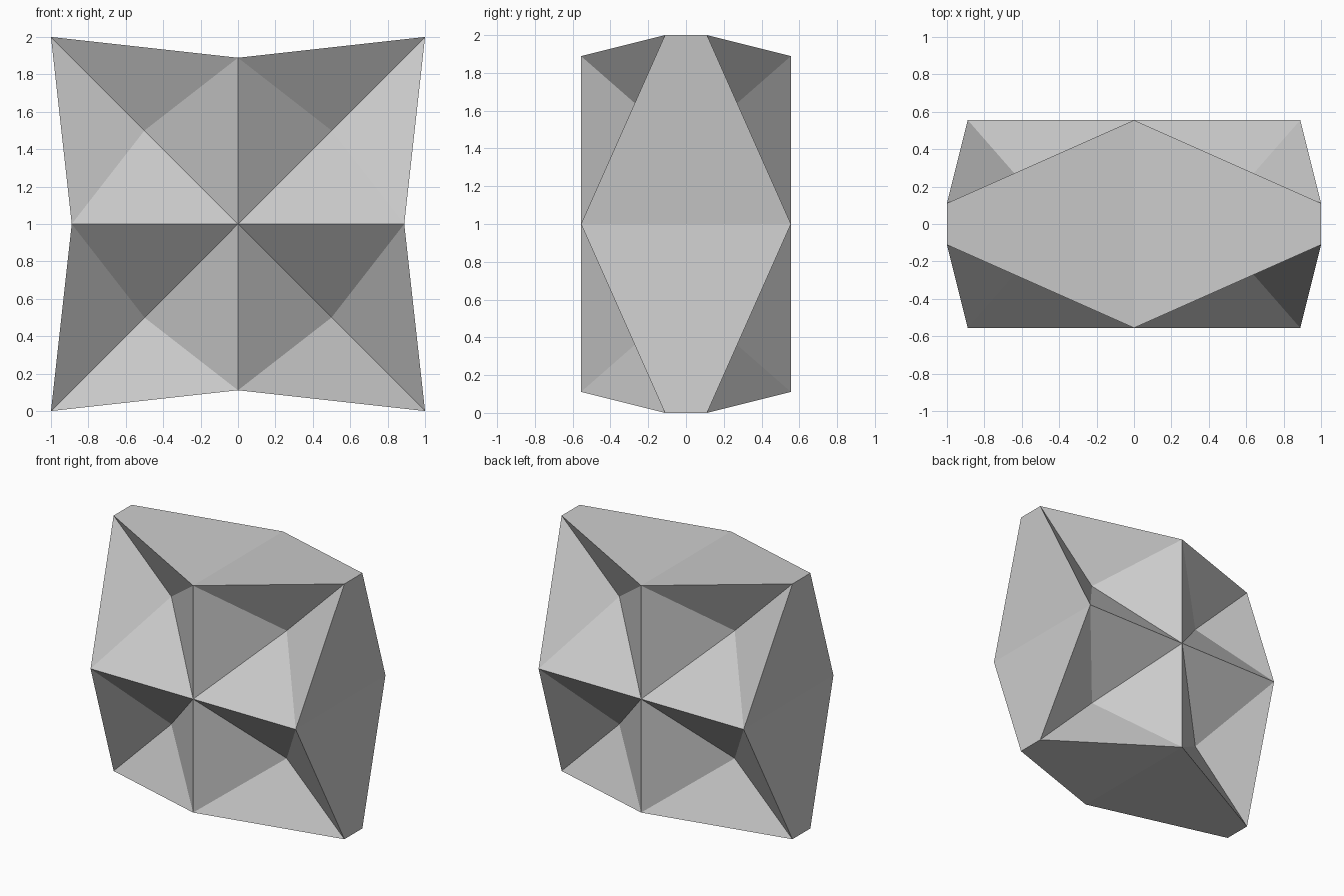
import bpy

if "Cube" in bpy.data.objects:
    bpy.data.objects.remove(bpy.data.objects["Cube"])

# Proportions, in ninths of the half width
wide, waist, deep, thin = 1.0, 8 / 9, 5 / 9, 1 / 9

# One eighth of the block: right, front, upper
points = {
    "centre": (0, -deep, 0),
    "top": (0, -deep, waist),
    "side": (waist, -deep, 0),
    "pit": (0.5, -thin, 0.5),
    "corner": (wide, -thin, wide),
    "corner_mid": (wide, 0, wide),
    "top_mid": (0, 0, waist),
    "side_mid": (waist, 0, 0),
}
faces = [
    ("centre", "pit", "top"),
    ("top", "pit", "corner"),
    ("centre", "side", "pit"),
    ("side", "corner", "pit"),
    ("top", "corner", "corner_mid", "top_mid"),
    ("side", "side_mid", "corner_mid", "corner"),
]
names = list(points)
mesh = bpy.data.meshes.new("faceted_star_block")
mesh.from_pydata(list(points.values()), [], [[names.index(n) for n in f] for f in faces])

# Full block, mirrored across all three planes
block = bpy.data.objects.new("faceted_star_block", mesh)
bpy.context.collection.objects.link(block)
block.location.z = 1
mirror = block.modifiers.new("mirror", 'MIRROR')
mirror.use_axis = (True, True, True)
mirror.use_clip = True
mirror.merge_threshold = 0.001
